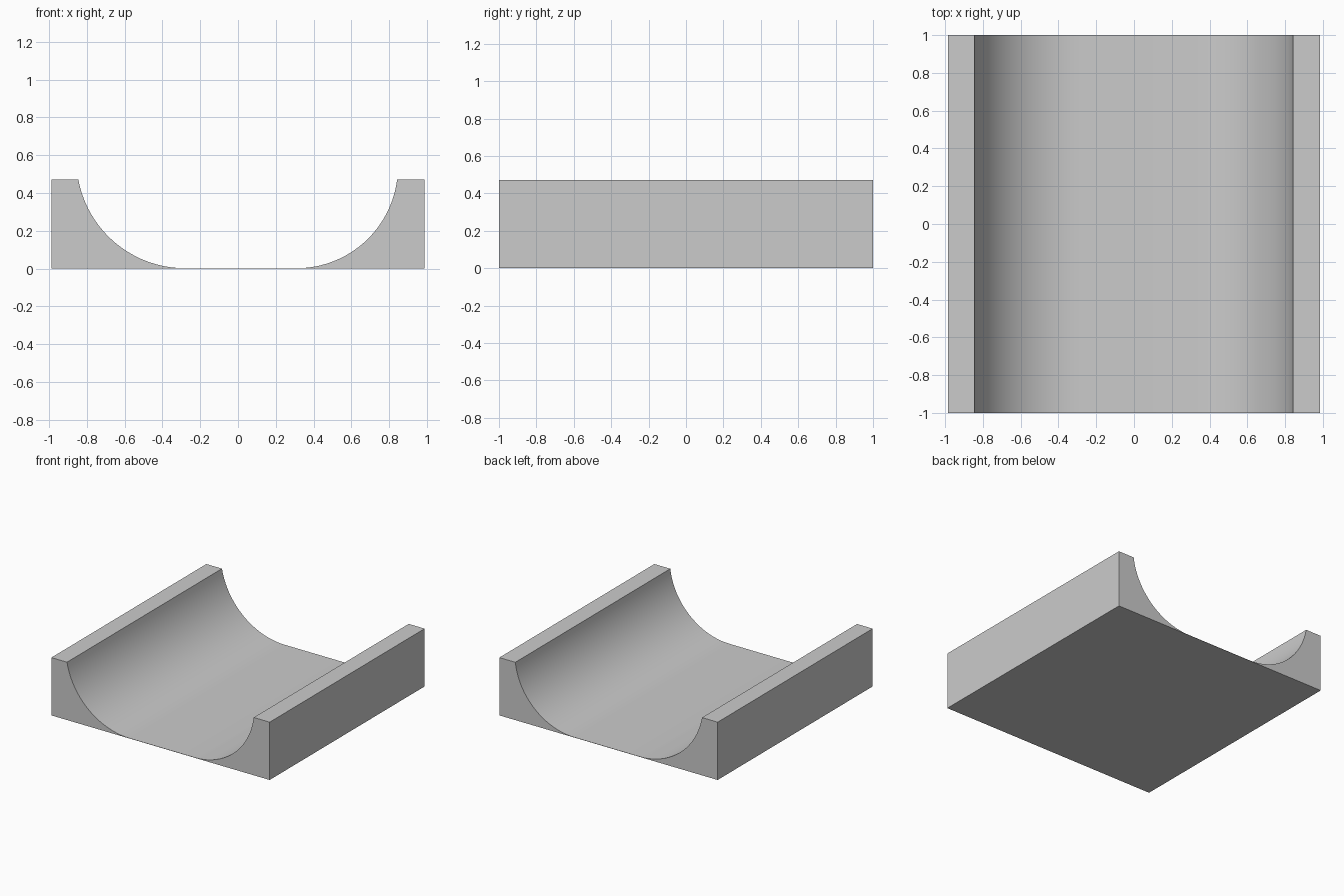
import bpy, bmesh
from math import sin, cos, atan2, pi

if "Cube" in bpy.data.objects:
    bpy.data.objects.remove(bpy.data.objects["Cube"])

W, H, D = 0.986, 0.472, 1.0   # half width, height, half depth
FLOOR = 0.002                 # thin trough floor


def arc(cx, rim_x, steps=20):
    """Curved trough wall from the rim down to the floor, as (x, z) points."""
    side = 1 if rim_x > 0 else -1
    # circle through the rim and tangent to the floor beneath cx
    dx, h = abs(rim_x - cx), H - FLOOR
    r = (dx * dx + h * h) / (2 * h)
    end = atan2(dx, r - h)
    return [(cx + side * r * sin(end * (1 - i / steps)),
             FLOOR + r - r * cos(end * (1 - i / steps))) for i in range(steps + 1)]


# upper outline of the cross-section, left to right
top = [(-W, H)] + arc(-0.28, -0.845) + arc(0.31, 0.842)[::-1] + [(W, H)]

bm = bmesh.new()
rows = []
for y in (-D, D):
    rows.append(([bm.verts.new((x, y, z)) for x, z in top],
                 [bm.verts.new((x, y, 0)) for x, z in top]))
(ft, fb), (bt, bb) = rows
for i in range(len(top) - 1):
    j = i + 1
    bm.faces.new((ft[i], ft[j], bt[j], bt[i]))   # trough and rims
    bm.faces.new((fb[i], bb[i], bb[j], fb[j]))   # underside
    bm.faces.new((fb[i], fb[j], ft[j], ft[i]))   # front end
    bm.faces.new((bb[i], bt[i], bt[j], bb[j]))   # back end
for i in (0, -1):                                # outer sides
    bm.faces.new((ft[i], bt[i], bb[i], fb[i]))
bmesh.ops.recalc_face_normals(bm, faces=bm.faces)

mesh = bpy.data.meshes.new("trough_block")
bm.to_mesh(mesh)
bm.free()
trough = bpy.data.objects.new("trough_block", mesh)
bpy.context.collection.objects.link(trough)
bpy.context.view_layer.objects.active = trough
trough.select_set(True)
bpy.ops.object.shade_smooth_by_angle(angle=pi / 6)
